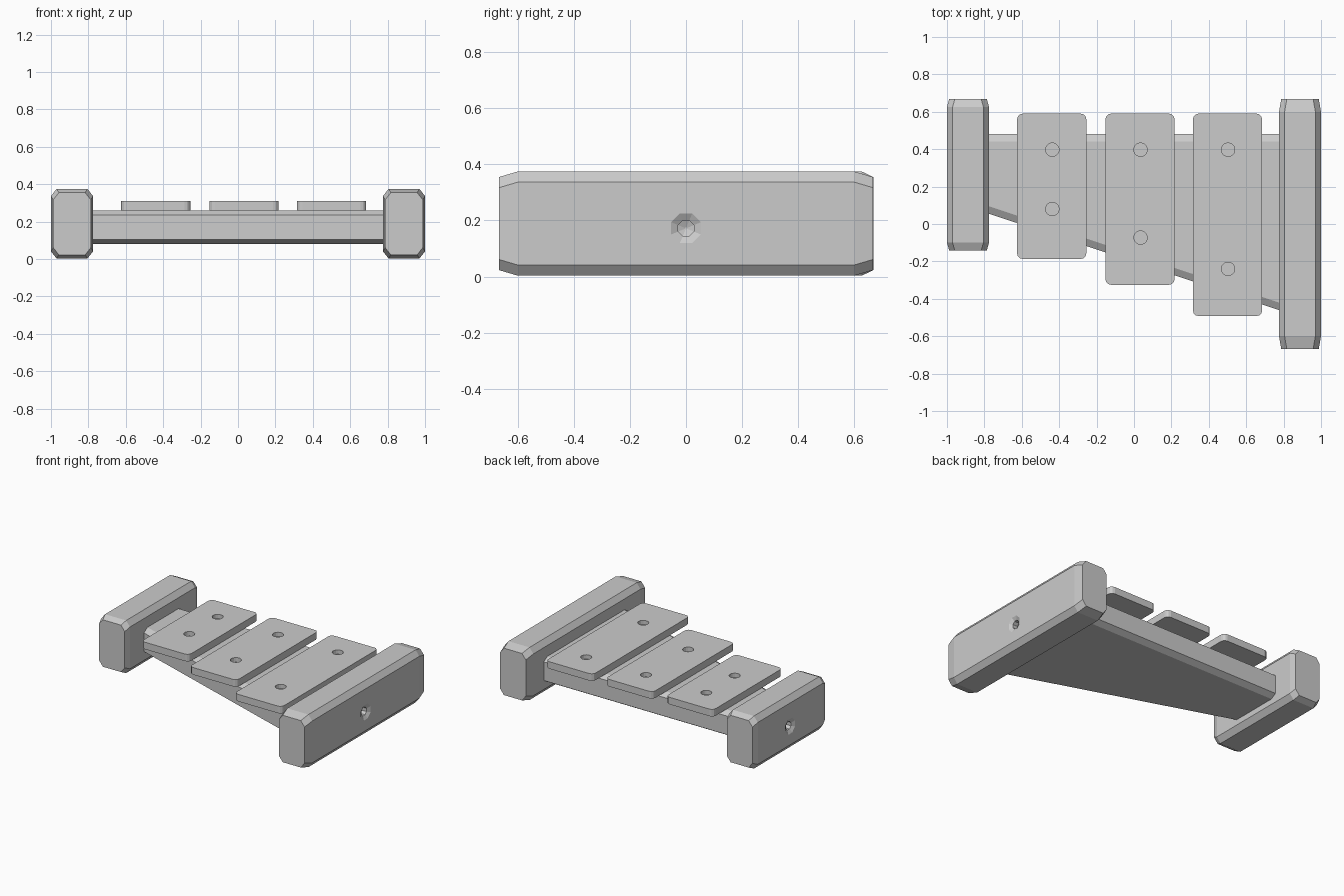
import bpy, bmesh, math
from mathutils import Matrix

if "Cube" in bpy.data.objects:
    bpy.data.objects.remove(bpy.data.objects["Cube"])


def loft(name, rings):
    """Solid skin through matching rings of points, capped at both ends."""
    bm = bmesh.new()
    rows = [[bm.verts.new(p) for p in r] for r in rings]
    for a, b in zip(rows, rows[1:]):
        n = len(a)
        for i in range(n):
            bm.faces.new((a[i], a[(i + 1) % n], b[(i + 1) % n], b[i]))
    bm.faces.new(rows[0])
    bm.faces.new(rows[-1])
    bmesh.ops.remove_doubles(bm, verts=bm.verts, dist=1e-6)
    bmesh.ops.recalc_face_normals(bm, faces=bm.faces)
    me = bpy.data.meshes.new(name)
    bm.to_mesh(me)
    bm.free()
    ob = bpy.data.objects.new(name, me)
    bpy.context.collection.objects.link(ob)
    return ob


def octagon(a0, a1, b0, b1, ca, cb):
    """Rectangle with cut corners."""
    return [(a0 + ca, b0), (a1 - ca, b0), (a1, b0 + cb), (a1, b1 - cb),
            (a1 - ca, b1), (a0 + ca, b1), (a0, b1 - cb), (a0, b0 + cb)]


def drill(ob, profile, sides, matrix):
    """Cut a turned hole; profile is (radius, depth) along local -z."""
    rings = [[(r * math.cos(2 * math.pi * (i + .5) / sides),
               r * math.sin(2 * math.pi * (i + .5) / sides), -d)
              for i in range(sides)] for r, d in profile]
    cutter = loft("hole_cutter", rings)
    cutter.data.transform(matrix)
    cutter.hide_render = True
    mod = ob.modifiers.new("hole", 'BOOLEAN')
    mod.operation, mod.solver, mod.object = 'DIFFERENCE', 'EXACT', cutter
    bpy.context.view_layer.objects.active = ob
    bpy.ops.object.modifier_apply(modifier=mod.name)
    bpy.data.objects.remove(cutter)


# End blocks: chamfered bars with tapered ends and a countersunk bolt hole
for name, x0, x1, y0, y1, t, side in (
        ("short_end_block", -1, -.775, -.142, .668, .042, -1),
        ("long_end_block", .775, 1, -.667, .667, .068, 1)):
    rings = []
    for y, ix, iz in ((y0, .012, .02), (y0 + t, 0, 0),
                      (y1 - t, 0, 0), (y1, .012, .02)):
        sec = octagon(x0 + ix, x1 - ix, .003 + iz, .375 - iz, .03, .038)
        rings.append([(x, y, z) for x, z in sec])
    block = loft(name, rings)
    drill(block, [(.072, -.01), (.057, 0), (.03, .014), (.03, .05), (.004, .06)], 8,
          Matrix.Translation((side, (y0 + y1) / 2, .172))
          @ Matrix.Rotation(side * math.pi / 2, 4, 'Y'))

# Tapered core between the end blocks
core = []
for x, front in ((-.79, .06), (.79, -.465)):
    core.append([(x, y, z) for y, z in octagon(front, .482, .08, .26, .04, .024)])
loft("tapered_core", core)

# Slats with rounded corners and two screw holes each
for n, (cx, front, hole) in enumerate(((-.44, -.187, .08), (.032, -.325, -.073),
                                       (.50, -.492, -.24)), 1):
    hx, r = .185, .03
    outline = []
    for q, (px, py) in enumerate(((cx + hx - r, .59 - r), (cx - hx + r, .59 - r),
                                  (cx - hx + r, front + r), (cx + hx - r, front + r))):
        for k in range(4):
            a = math.pi / 2 * (q + k / 3)
            outline.append((px + r * math.cos(a), py + r * math.sin(a)))
    slat = loft(f"slat_{n}", [[(x, y, z) for x, y in outline] for z in (.26, .31)])
    for y in (.397, hole):
        drill(slat, [(.036, -.01), (.036, .03)], 16,
              Matrix.Translation((cx + .003, y, .31)))
